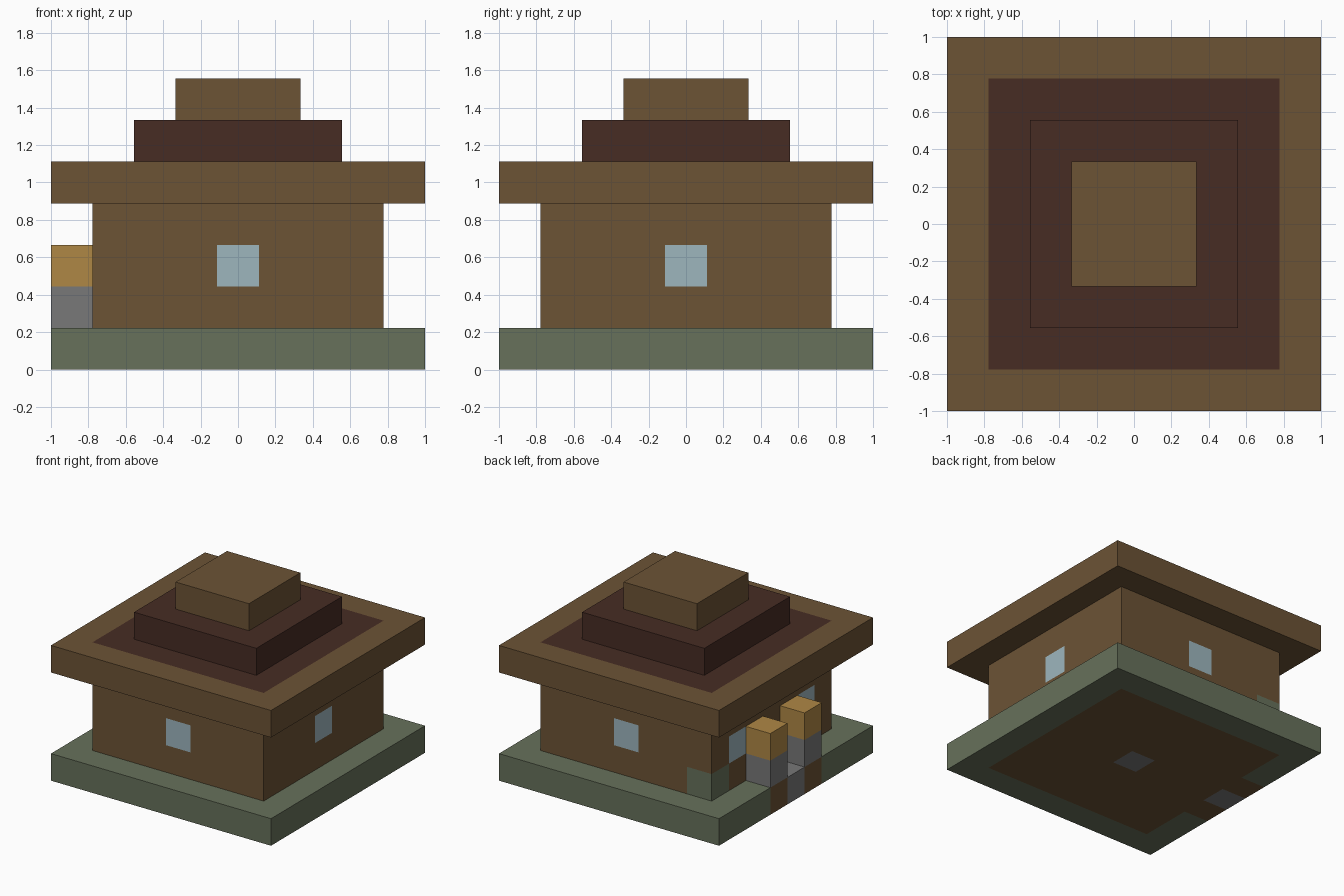
import bpy
import bmesh
from mathutils import Vector

if "Cube" in bpy.data.objects:
    bpy.data.objects.remove(bpy.data.objects["Cube"], do_unlink=True)

N = 9            # blocks along each side
U = 2 / N        # block size
MID = N // 2


def srgb(r, g, b):
    return tuple(((c / 255 + 0.055) / 1.055) ** 2.4 for c in (r, g, b)) + (1.0,)


def material(name, colour):
    mat = bpy.data.materials.new(name)
    mat.use_nodes = True
    mat.diffuse_color = colour
    mat.node_tree.nodes["Principled BSDF"].inputs["Base Color"].default_value = colour
    return mat


MATS = {
    "wood": material("brown wood", srgb(108, 83, 53)),
    "dark": material("dark roof wood", srgb(71, 44, 36)),
    "moss": material("moss green", srgb(103, 113, 91)),
    "stone": material("grey stone", srgb(120, 120, 120)),
    "glass": material("pale blue glass", srgb(158, 182, 190)),
    "lamp": material("amber lamp", srgb(175, 135, 69)),
}
AXES = [Vector(a) for a in ((1, 0, 0), (0, 1, 0), (0, 0, 1))]


def blocks(name, xs, ys, zs, rule):
    """Outer skin of a group of blocks; rule gives each block's colour or None."""
    cells = {}
    for x in xs:
        for y in ys:
            for z in zs:
                colour = rule(x, y, z)
                if colour:
                    cells[x, y, z] = colour
    keys = sorted(set(cells.values()))
    bm = bmesh.new()
    offset = Vector((N / 2, N / 2, 0))
    for cell, colour in cells.items():
        centre = Vector(cell) + Vector((0.5, 0.5, 0.5)) - offset
        for a in range(3):
            u, v = AXES[(a + 1) % 3] / 2, AXES[(a + 2) % 3] / 2
            for s in (-1, 1):
                nxt = list(cell)
                nxt[a] += s
                if tuple(nxt) in cells:
                    continue
                c = centre + AXES[a] * s / 2
                ring = [c - u - v, c + u - v, c + u + v, c - u + v]
                face = bm.faces.new([bm.verts.new(p * U) for p in ring[::s]])
                face.material_index = keys.index(colour)
    bmesh.ops.remove_doubles(bm, verts=bm.verts[:], dist=U / 100)
    mesh = bpy.data.meshes.new(name)
    bm.to_mesh(mesh)
    bm.free()
    for key in keys:
        mesh.materials.append(MATS[key])
    obj = bpy.data.objects.new(name, mesh)
    bpy.context.collection.objects.link(obj)
    return obj


def span(inset):
    return range(inset, N - inset)


def inner(x, y, inset):
    return x in span(inset) and y in span(inset)


# Ground slab with wooden floor, hearth stone and doorstep
def ground_rule(x, y, z):
    if y == MID and x in (0, MID):
        return "stone"
    if inner(x, y, 1) or (x == 0 and abs(y - MID) == 1):
        return "wood"
    return "moss"


# Hollow walls with windows, a low doorway and one mossy corner
def wall_rule(x, y, z):
    if inner(x, y, 2) or (x == 1 and y == MID and z == 1):
        return None
    if (x, y, z) == (1, N - 2, 1):
        return "moss"
    if z == 2:
        if x == MID or (x > MID and y == MID) or (x == 1 and abs(y - MID) == 2):
            return "glass"
    return "wood"


# Wide eaves with a dark centre
def eave_rule(x, y, z):
    return "dark" if inner(x, y, 1) else "wood"


blocks("ground_slab", span(0), span(0), [0], ground_rule)
blocks("walls", span(1), span(1), range(1, 4), wall_rule)
blocks("roof_eaves", span(0), span(0), [4], eave_rule)
blocks("roof_tier", span(2), span(2), [5], lambda x, y, z: "dark")
blocks("roof_cap", span(3), span(3), [6], lambda x, y, z: "wood")

# Lamp posts on both sides of the doorway
for side, y in (("front", MID - 1), ("back", MID + 1)):
    blocks(side + "_lamp_post", [0], [y], [1], lambda x, y, z: "stone")
    blocks(side + "_lamp", [0], [y], [2], lambda x, y, z: "lamp")
